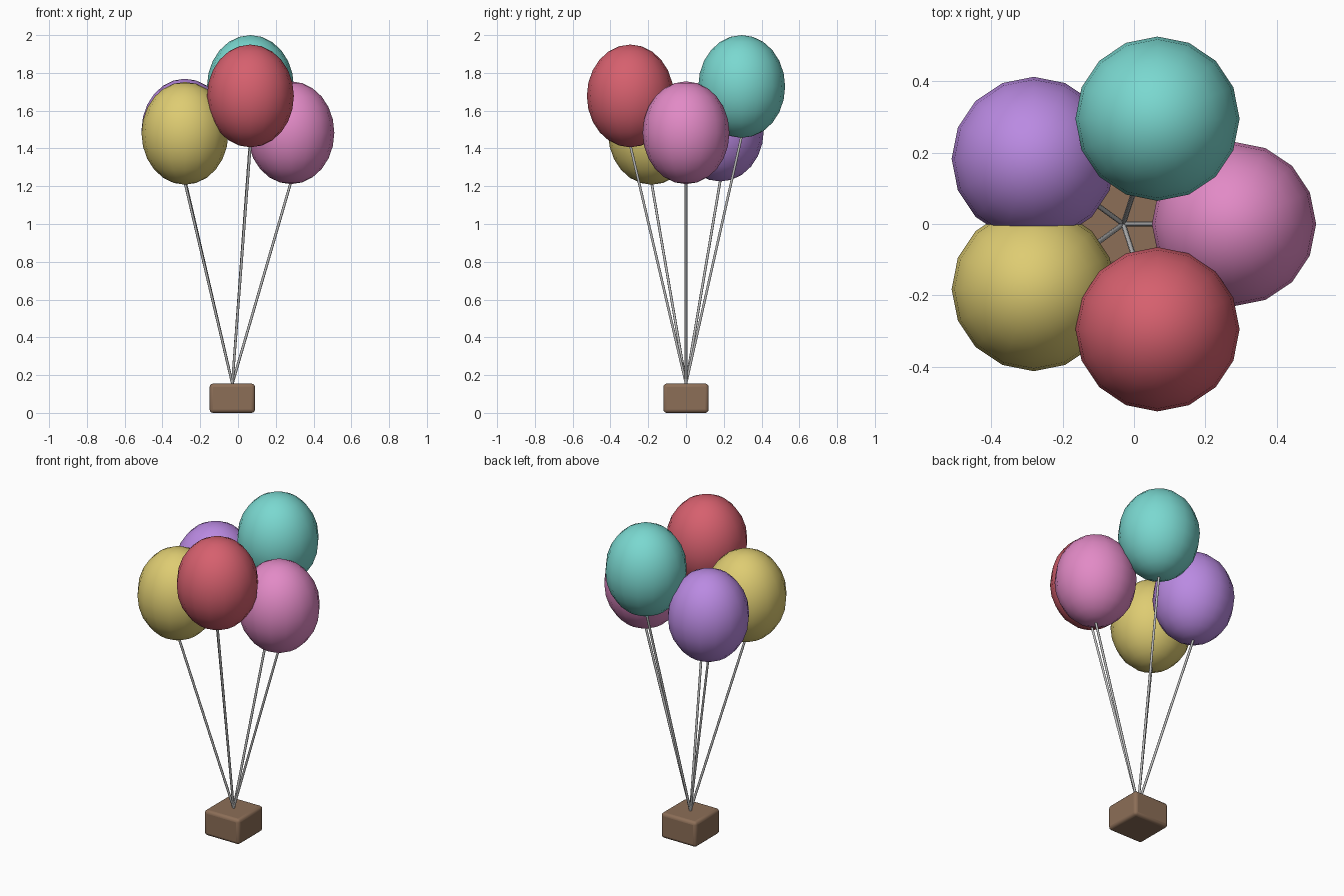
import bpy, math
from mathutils import Vector

if "Cube" in bpy.data.objects:
    bpy.data.objects.remove(bpy.data.objects["Cube"], do_unlink=True)


def make_material(name, rgb):
    linear = [(c / 255 / 12.92 if c < 11 else ((c / 255 + 0.055) / 1.055) ** 2.4) for c in rgb]
    mat = bpy.data.materials.new(name)
    mat.use_nodes = True
    mat.diffuse_color = (*linear, 1)
    mat.node_tree.nodes["Principled BSDF"].inputs["Base Color"].default_value = (*linear, 1)
    return mat


def finish(name, mat, angle=40):
    obj = bpy.context.object
    obj.name = name
    obj.data.materials.append(mat)
    bpy.ops.object.shade_smooth_by_angle(angle=math.radians(angle))
    return obj


brown = make_material("box brown", (140, 110, 87))
grey = make_material("string grey", (190, 190, 190))

# Rounded box that anchors the strings
KNOT = Vector((-0.03, 0, 0.155))
bpy.ops.mesh.primitive_cube_add(size=1, location=(KNOT.x, 0, KNOT.z / 2))
bpy.context.object.scale = (0.24, 0.24, KNOT.z)
bpy.ops.object.transform_apply(location=False, rotation=False, scale=True)
bevel = bpy.context.object.modifiers.new("soft edges", "BEVEL")
bevel.width = 0.018
bevel.segments = 3
finish("box", brown)

# Ring of five balloons: colour name, colour, height of centre
RING = 0.31
RADIUS, HALF_HEIGHT = 0.23, 0.272
balloons = [
    ("pink", (226, 138, 198), 1.483),
    ("teal", (122, 216, 208), 1.728),
    ("purple", (186, 138, 226), 1.497),
    ("yellow", (222, 204, 114), 1.48),
    ("red", (214, 96, 110), 1.678),
]
for i, (name, rgb, height) in enumerate(balloons):
    angle = math.tau * i / len(balloons)
    centre = Vector((KNOT.x + RING * math.cos(angle), RING * math.sin(angle), height))
    bpy.ops.mesh.primitive_uv_sphere_add(segments=16, ring_count=12, radius=1, location=centre)
    bpy.context.object.scale = (RADIUS, RADIUS, HALF_HEIGHT)
    bpy.ops.object.transform_apply(location=False, rotation=False, scale=True)
    finish(name + "_balloon", make_material("balloon " + name, rgb))

    # String from the box top to the underside of the balloon
    end = centre - Vector((0, 0, HALF_HEIGHT - 0.01))
    span = end - KNOT
    bpy.ops.mesh.primitive_cylinder_add(vertices=8, radius=0.007, depth=span.length,
                                        location=(KNOT + end) / 2)
    bpy.context.object.rotation_euler = span.to_track_quat("Z", "Y").to_euler()
    finish(name + "_string", grey, 50)
